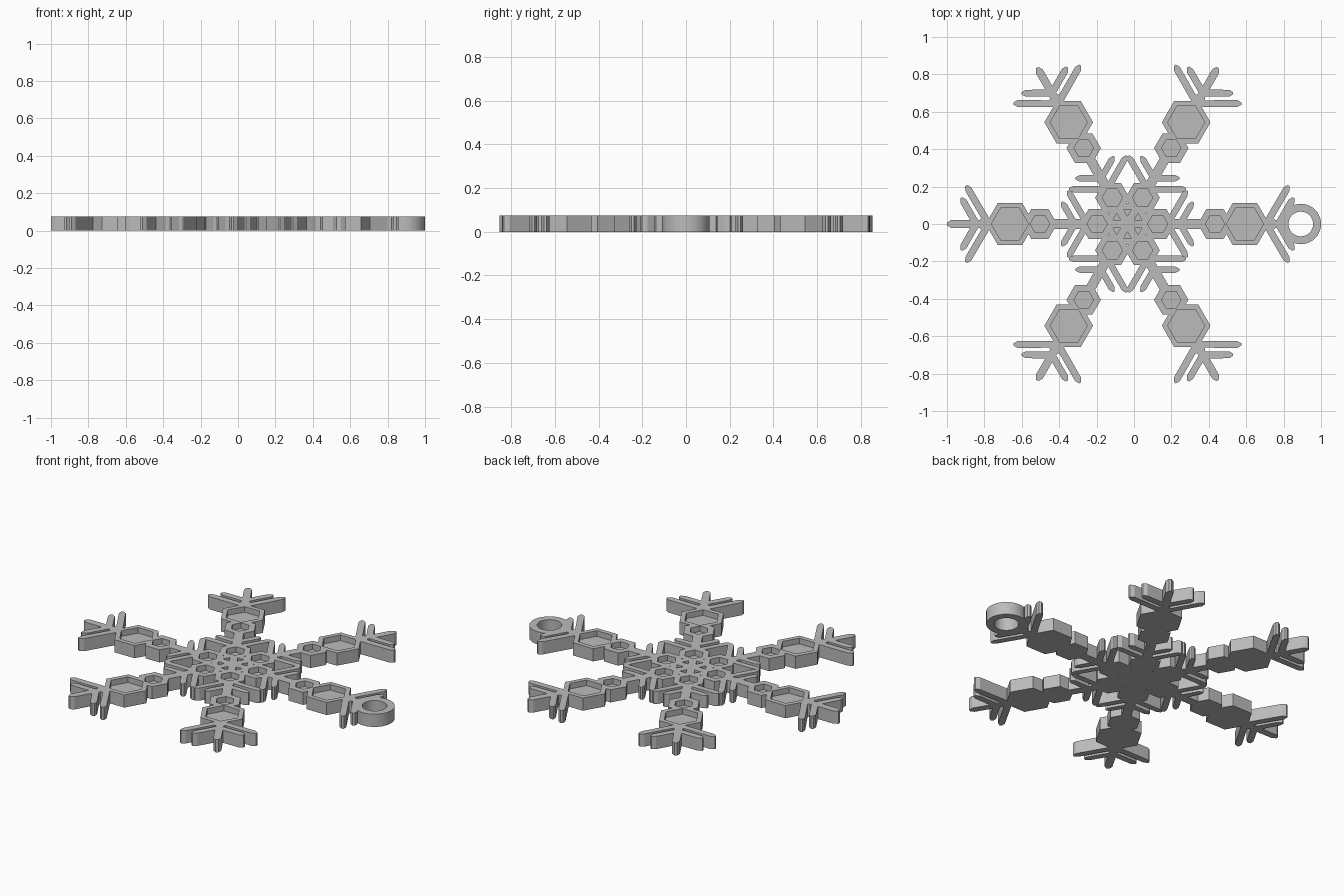
import bpy, bmesh
from math import cos, sin, radians, hypot, pi
from mathutils import Matrix, Vector

cube = bpy.data.objects.get("Cube")
if cube:
    bpy.data.objects.remove(cube, do_unlink=True)

HEIGHT = 0.075
FLOOR = 0.042          # height of the pocket floors
CENTRE = Vector((-0.035, 0, 0))

grey = bpy.data.materials.new("light_grey")
grey.use_nodes = True
grey.diffuse_color = (0.5, 0.5, 0.5, 1)
grey.node_tree.nodes["Principled BSDF"].inputs["Base Color"].default_value = (0.5, 0.5, 0.5, 1)


def ngon(x, radius, sides=6, turn=0.0, y=0.0):
    return [(x + radius * cos(turn + 2 * pi * i / sides),
             y + radius * sin(turn + 2 * pi * i / sides)) for i in range(sides)]


def bar(start, end, width, point=0.022):
    """Outline of a straight bar with a blunt point at its end."""
    dx, dy = end[0] - start[0], end[1] - start[1]
    length = hypot(dx, dy)
    dx, dy = dx / length, dy / length
    h = width / 2
    profile = [(0, -h), (length - point, -h), (length, -h * 0.35),
               (length, h * 0.35), (length - point, h), (0, h)]
    return [(start[0] + u * dx - v * dy, start[1] + u * dy + v * dx) for u, v in profile]


def turned(outline, angle):
    c, s = cos(angle), sin(angle)
    return [(x * c - y * s, x * s + y * c) for x, y in outline]


def prisms(name, outlines, bottom, top):
    """One object holding an upright prism for every outline."""
    bm = bmesh.new()
    for outline in outlines:
        face = bm.faces.new([bm.verts.new((x, y, bottom)) for x, y in outline])
        new = bmesh.ops.extrude_face_region(bm, geom=[face])["geom"]
        bmesh.ops.translate(bm, vec=(0, 0, top - bottom),
                            verts=[v for v in new if isinstance(v, bmesh.types.BMVert)])
    bmesh.ops.recalc_face_normals(bm, faces=bm.faces)
    mesh = bpy.data.meshes.new(name)
    bm.to_mesh(mesh)
    bm.free()
    mesh.materials.append(grey)
    obj = bpy.data.objects.new(name, mesh)
    bpy.context.scene.collection.objects.link(obj)
    return obj


def carved(name, solids, pockets, floor=FLOOR):
    """Fuse the solid outlines and sink the pocket outlines into the top."""
    obj = prisms(name, solids, 0, HEIGHT)
    cutter = prisms(name + "_cutter", pockets, floor, HEIGHT + 0.05)
    cutter.hide_render = True
    mod = obj.modifiers.new("pockets", 'BOOLEAN')
    mod.operation = 'DIFFERENCE'
    mod.solver = 'EXACT'
    mod.use_self = True
    mod.object = cutter
    graph = bpy.context.evaluated_depsgraph_get()
    mesh = bpy.data.meshes.new_from_object(obj.evaluated_get(graph))
    obj.modifiers.clear()
    obj.data = mesh
    bpy.data.objects.remove(cutter, do_unlink=True)
    # merge the flat pieces left by the cut
    bm = bmesh.new()
    bm.from_mesh(mesh)
    bmesh.ops.remove_doubles(bm, verts=bm.verts, dist=0.0002)
    bmesh.ops.dissolve_limit(bm, angle_limit=radians(1), verts=bm.verts, edges=bm.edges)
    bm.to_mesh(mesh)
    bm.free()
    obj.location = CENTRE
    return obj


def prong_pair(base, tip, width=0.037):
    return [bar((base, 0), (tip[0], side * tip[1]), width) for side in (1, -1)]


# Arms: stem, two hexagon plates with pockets, branching tip
def arm_outlines(tip):
    return ([bar((0.24, 0), (0.62, 0), 0.052), bar((0.6, 0), (tip, 0), 0.042),
             ngon(0.468, 0.092), ngon(0.628, 0.13),
             bar((0.7, 0), (0.8, 0), 0.065)]
            + prong_pair(0.742, (0.862, 0.205)) + prong_pair(0.808, (0.888, 0.14)))


for i in range(6):
    ringed = i == 0
    arm = carved(f"arm_{i + 1}", arm_outlines(0.83 if ringed else 0.965),
                 [ngon(0.468, 0.052), ngon(0.628, 0.099)])
    arm.rotation_euler.z = radians(60 * i)

# Core: ring of hexagon plates, short prongs, small triangular pockets
core_solids, core_pockets = [ngon(0, 0.13)], []
for i in range(6):
    a = radians(60 * i)
    solids = ([ngon(0.162, 0.092), bar((0.2, 0), (0.36, 0), 0.052)]
              + prong_pair(0.215, (0.318, 0.178), 0.034)
              + prong_pair(0.282, (0.35, 0.118), 0.034))
    core_solids += [turned(o, a) for o in solids]
    core_pockets.append(turned(ngon(0.162, 0.054), a))
    core_pockets.append(turned(ngon(0.066, 0.024, 3, pi), a + pi / 6))
carved("core", core_solids, core_pockets)

# Hanging ring at the end of one arm
ring = carved("hanging_ring", [ngon(0.927, 0.108, 40)], [ngon(0.927, 0.066, 40)], -0.05)
for obj in bpy.context.selected_objects:
    obj.select_set(False)
ring.select_set(True)
bpy.context.view_layer.objects.active = ring
bpy.ops.object.shade_smooth_by_angle(angle=radians(30))
